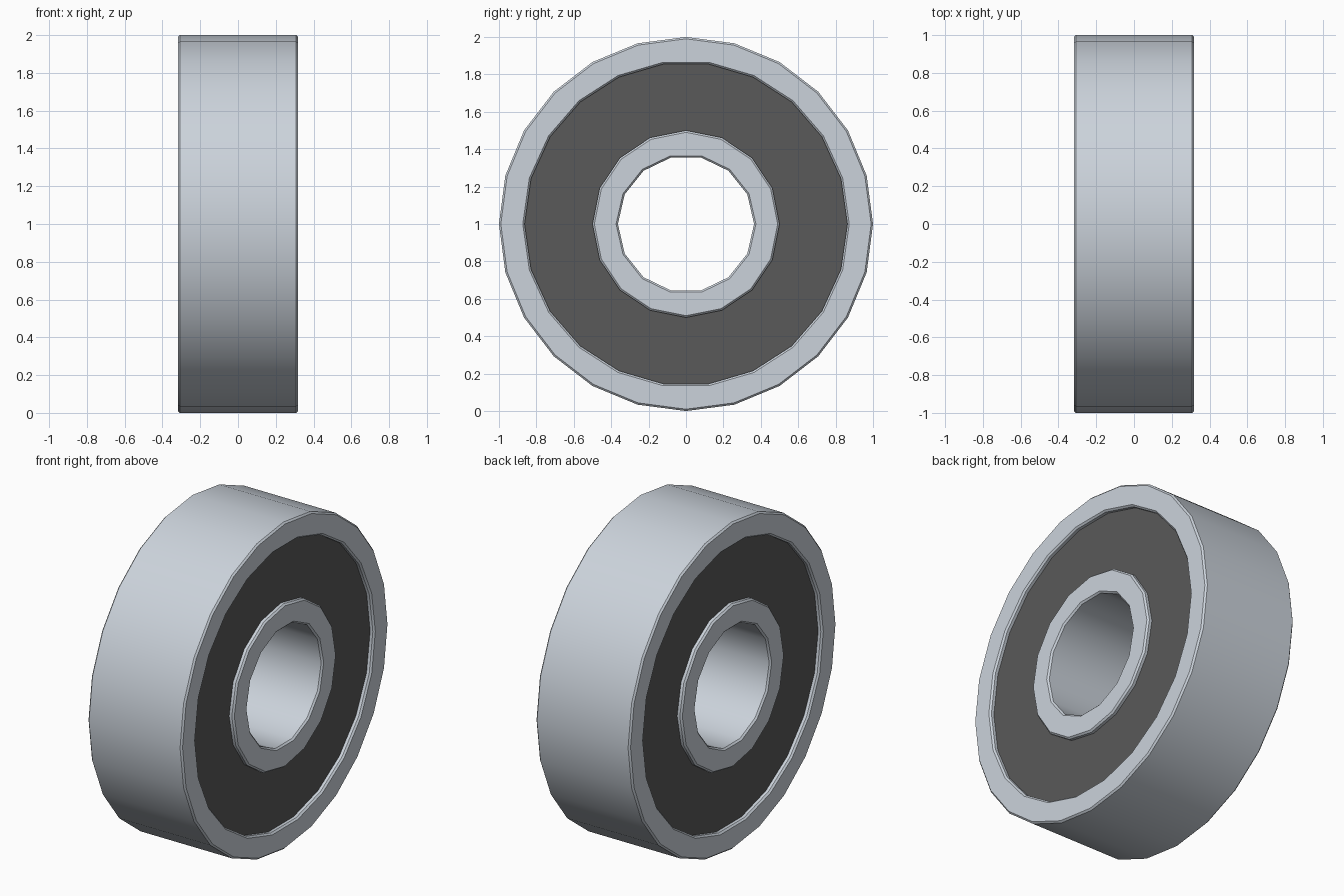
import bpy, bmesh, math

if "Cube" in bpy.data.objects:
    bpy.data.objects.remove(bpy.data.objects["Cube"])

HALF = 0.318      # half width along x
SEAL_HALF = 0.29  # seal faces sit slightly recessed
CH = 0.01         # edge chamfer


def wall(bm, profile, sides):
    """Sweep (x, radius) points round the x axis; return first and last vertex rings."""
    rings = []
    for x, r in profile:
        rings.append([bm.verts.new((x, r * math.sin(2 * math.pi * i / sides),
                                    1 + r * math.cos(2 * math.pi * i / sides)))
                      for i in range(sides)])
    for a, b in zip(rings, rings[1:]):
        for i in range(sides):
            j = (i + 1) % sides
            bm.faces.new((a[i], a[j], b[j], b[i]))
    return rings[0], rings[-1]


def zip_rings(bm, a, b, off_a, off_b):
    """Fill the flat face between two concentric rings with different side counts."""
    na, nb = len(a), len(b)
    i = j = 0
    while i < na or j < nb:
        if j >= nb or (i < na and (i + 1 + off_a) / na <= (j + 1 + off_b) / nb):
            bm.faces.new((a[i % na], a[(i + 1) % na], b[j % nb]))
            i += 1
        else:
            bm.faces.new((a[i % na], b[(j + 1) % nb], b[j % nb]))
            j += 1


def annulus(name, outer, outer_sides, inner, inner_sides, half, material, ch=0.0):
    """Closed ring whose outer and inner walls can have different side counts."""
    bm = bmesh.new()

    def profile(r, sign):
        if ch == 0:
            return [(-half, r), (half, r)]
        return [(-half, r - sign * ch), (-half + ch, r), (half - ch, r), (half, r - sign * ch)]

    out_rings = wall(bm, profile(outer, 1), outer_sides)
    in_rings = wall(bm, profile(inner, -1), inner_sides)
    for o, i in zip(out_rings, in_rings):
        # start both rings at the +y side, where every ring has a vertex
        zip_rings(bm, o, i, 0, 0)
    # quarter turn so that vertex lies on the y axis
    for v in bm.verts:
        y, z = v.co.y, v.co.z - 1
        v.co.y, v.co.z = z, 1 - y
    bmesh.ops.recalc_face_normals(bm, faces=bm.faces[:])
    mesh = bpy.data.meshes.new(name)
    bm.to_mesh(mesh)
    bm.free()
    obj = bpy.data.objects.new(name, mesh)
    bpy.context.collection.objects.link(obj)
    mesh.materials.append(material)
    bpy.ops.object.select_all(action='DESELECT')
    obj.select_set(True)
    bpy.context.view_layer.objects.active = obj
    bpy.ops.object.shade_smooth_by_angle(angle=math.radians(30))
    return obj


def colour(name, rgb):
    mat = bpy.data.materials.new(name)
    mat.diffuse_color = (*rgb, 1)
    mat.use_nodes = True
    mat.node_tree.nodes["Principled BSDF"].inputs["Base Color"].default_value = mat.diffuse_color
    return mat


steel = colour("steel", (0.60, 0.65, 0.71))
rubber = colour("dark_rubber", (0.10, 0.10, 0.10))

# Steel races
annulus("outer_race", 1.0, 24, 0.863, 22, HALF, steel, CH)
annulus("inner_race", 0.5, 16, 0.364, 14, HALF, steel, CH)

# Rubber seal filling the gap on both sides
annulus("rubber_seal", 0.87, 22, 0.49, 16, SEAL_HALF, rubber)
